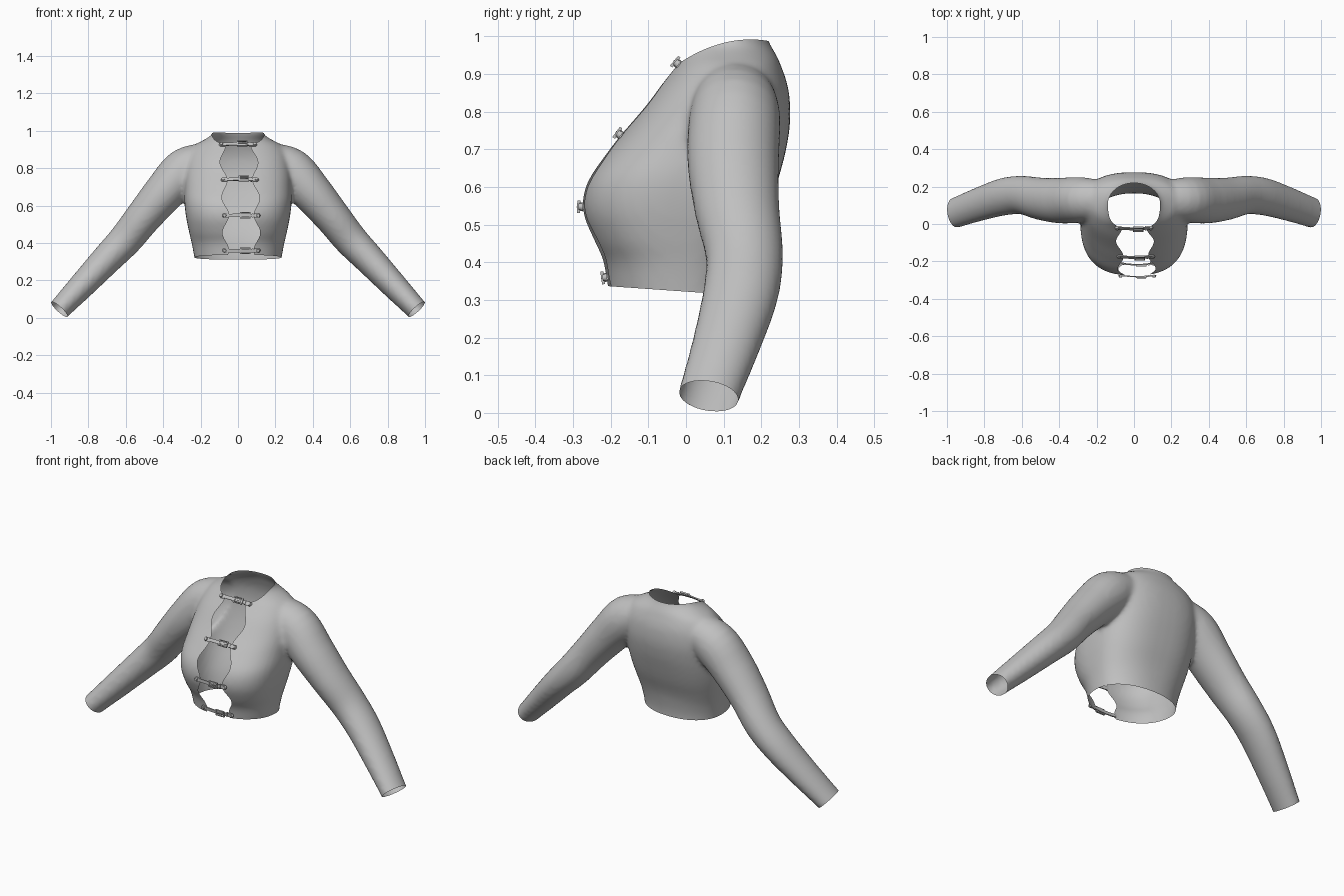
import bpy, bmesh, math
from mathutils import Vector, Matrix
from mathutils.bvhtree import BVHTree

if "Cube" in bpy.data.objects:
    bpy.data.objects.remove(bpy.data.objects["Cube"])

cloth = bpy.data.materials.new("grey cloth")
cloth.diffuse_color = (0.53, 0.53, 0.53, 1)
cloth.use_nodes = True
cloth.node_tree.nodes["Principled BSDF"].inputs["Base Color"].default_value = cloth.diffuse_color


def add_object(name, bm, angle=None):
    mesh = bpy.data.meshes.new(name)
    bm.to_mesh(mesh)
    bm.free()
    mesh.materials.clear()
    mesh.materials.append(cloth)
    obj = bpy.data.objects.new(name, mesh)
    bpy.context.collection.objects.link(obj)
    if angle:
        bpy.ops.object.select_all(action='DESELECT')
        obj.select_set(True)
        bpy.context.view_layer.objects.active = obj
        bpy.ops.object.shade_smooth_by_angle(angle=math.radians(angle))
    return obj


def loft(bm, rings):
    """Closed solid through rings of equal point count."""
    loops = [[bm.verts.new(p) for p in ring] for ring in rings]
    n = len(loops[0])
    for a, b in zip(loops, loops[1:]):
        for i in range(n):
            bm.faces.new((a[i], a[(i + 1) % n], b[(i + 1) % n], b[i]))
    bm.faces.new(loops[0][::-1])
    bm.faces.new(loops[-1])


def smooth_rows(rows, steps=4):
    """Catmull-Rom interpolation of table rows."""
    out = []
    for i in range(len(rows) - 1):
        p = [rows[max(i - 1, 0)], rows[i], rows[i + 1], rows[min(i + 2, len(rows) - 1)]]
        for s in range(steps):
            t = s / steps
            out.append([0.5 * (2 * b + (c - a) * t + (2 * a - 5 * b + 4 * c - d) * t * t
                               + (3 * b - a - 3 * c + d) * t ** 3) for a, b, c, d in zip(*p)])
    out.append(list(rows[-1]))
    return out


# Torso rings: height, half width, front y, back y, squareness
TORSO = [(.26, .225, -.20, .165, 2.2), (.33, .235, -.21, .165, 2.2), (.40, .248, -.222, .175, 2.3),
         (.46, .262, -.25, .19, 2.5), (.54, .278, -.275, .22, 2.6), (.62, .287, -.262, .245, 2.6),
         (.70, .287, -.205, .266, 2.5), (.78, .285, -.14, .277, 2.4), (.86, .27, -.08, .272, 2.3),
         (.92, .235, -.03, .253, 2.2), (.95, .185, -.015, .24, 2.1), (.975, .145, -.01, .225, 2),
         (1.0, .134, -.008, .215, 2), (1.06, .13, 0, .205, 2)]
# Sleeve rings: x, y, z, radius across, radius along y
SLEEVE = [(.16, .13, .85, .09, .10), (.28, .13, .79, .12, .12), (.39, .125, .675, .11, .122),
          (.50, .135, .545, .097, .113), (.60, .155, .42, .09, .103), (.70, .145, .315, .082, .10),
          (.83, .105, .177, .071, .09), (.955, .06, .045, .059, .081), (1.02, .04, -.025, .057, .079)]
SIDES = 48
ANGLES = [2 * math.pi * i / SIDES for i in range(SIDES)]


def torso_ring(z, a, front, back, n):
    yc = front + 0.55 * (back - front)
    ring = []
    for t in ANGLES:
        c, s = math.cos(t), math.sin(t)
        depth = (back - yc) if s > 0 else (yc - front)
        ring.append((a * math.copysign(abs(c) ** (2 / n), c),
                     yc + depth * math.copysign(abs(s) ** (2 / n), s), z))
    return ring


def sleeve_rings(side):
    rows = smooth_rows(SLEEVE)
    centres = [Vector((side * r[0], r[1], r[2])) for r in rows]
    rings = []
    for i, r in enumerate(rows):
        axis = (centres[min(i + 1, len(rows) - 1)] - centres[max(i - 1, 0)]).normalized()
        u = Vector((0, 1, 0)).cross(axis).normalized()
        v = axis.cross(u)
        rings.append([centres[i] + u * r[3] * math.cos(t) + v * r[4] * math.sin(t) for t in ANGLES])
    return rings


# Solid torso and sleeves fused into one skin
bm = bmesh.new()
loft(bm, [torso_ring(*r) for r in smooth_rows(TORSO)])
for side in (-1, 1):
    loft(bm, sleeve_rings(side))
bmesh.ops.recalc_face_normals(bm, faces=bm.faces)
solid = add_object("jacket_form", bm)
fuse = solid.modifiers.new("fuse", 'REMESH')
fuse.mode = 'VOXEL'
fuse.voxel_size = 0.013
relax = solid.modifiers.new("relax", 'SMOOTH')
relax.factor = 0.5
relax.iterations = 6
skin = bpy.data.meshes.new_from_object(solid.evaluated_get(bpy.context.evaluated_depsgraph_get()))
bpy.data.objects.remove(solid)
bm = bmesh.new()
bm.from_mesh(skin)


def cut_open(warp, unwarp, region, planes, inside):
    """Slice the skin in a warped space and remove the part inside."""
    for v in bm.verts:
        v.co = warp(v.co)
    for co, no in planes:
        faces = [f for f in bm.faces if region(f.calc_center_median())]
        geom = faces + list({e for f in faces for e in f.edges}) + list({v for f in faces for v in f.verts})
        bmesh.ops.bisect_plane(bm, geom=geom, dist=1e-5, plane_co=co, plane_no=no)
    doomed = [f for f in bm.faces if region(f.calc_center_median()) and inside(f.calc_center_median())]
    bmesh.ops.delete(bm, geom=doomed, context='FACES')
    for v in bm.verts:
        v.co = unwarp(v.co)


def same(p):
    return p.copy()


def neckline(y):
    return 0.94 + 0.6 * y - 1.75 * y * y


STRAP_HEIGHTS = (0.925, 0.737, 0.547, 0.36)


def gap_centre(z):
    return 0.018 * min(max((0.93 - z) / 0.35, 0), 1)


def gap_half(z):
    phase = (0.925 - z) / 0.188
    return 0.066 + 0.035 * math.sin(math.pi * phase) ** 2 if phase > 0 else 0.068


# Hem opening
cut_open(same, same, lambda p: abs(p.x) < .34 and p.z < .45,
         [((0, 0, .322), (0, .07, 1))], lambda p: p.z + .07 * p.y < .322)
# Cuff openings
for side in (-1, 1):
    centre = Vector((side * .955, .06, .045))
    axis = Vector((side * .355, -.09, -.385)).normalized()
    cut_open(same, same, lambda p: p.x * side > .75, [(centre, axis)],
             lambda p: (p - centre).dot(axis) > 0)
# Neck opening
cut_open(lambda p: Vector((p.x, p.y, p.z - neckline(p.y))),
         lambda p: Vector((p.x, p.y, p.z + neckline(p.y))),
         lambda p: abs(p.x) < .19 and -.08 < p.y < .3 and p.z > -.06,
         [((0, 0, 0), (0, 0, 1))], lambda p: p.z > 0)
tree = BVHTree.FromBMesh(bm)
# Scalloped front opening
cut_open(lambda p: Vector(((p.x - gap_centre(p.z)) / gap_half(p.z), p.y, p.z)),
         lambda p: Vector((p.x * gap_half(p.z) + gap_centre(p.z), p.y, p.z)),
         lambda p: abs(p.x) < 2.2 and p.y < .05,
         [((1, 0, 0), (1, 0, 0)), ((-1, 0, 0), (1, 0, 0))], lambda p: abs(p.x) < 1)
for f in bm.faces:
    f.smooth = True
bm.normal_update()
add_object("jacket_body", bm, 60)


def box(bm, centre, size):
    bmesh.ops.create_cube(bm, size=1, matrix=Matrix.Translation(centre) @ Matrix.Diagonal((*size, 1)))


# Straps with buckles across the front opening
for i, (z, lean) in enumerate(zip(STRAP_HEIGHTS, (40, 36, 2, -8))):
    c, half = gap_centre(z), 0.092
    hits = [tree.ray_cast(Vector((c + s * half, -1, z)), Vector((0, 1, 0)))[0] for s in (-1, 1)]
    ys = [h.y for h in hits if h]
    base = min(ys) if ys else -0.2
    place = Matrix.Translation((c, base - .003, z)) @ Matrix.Rotation(-math.radians(lean), 4, 'X')

    def bow(x):
        return -0.008 * (1 - (x / half) ** 2)

    # Band
    bm = bmesh.new()
    xs = [-half + 2 * half * k / 12 for k in range(13)]
    loft(bm, [[(x, bow(x) + dy, dz) for dy, dz in ((-.003, -.009), (.003, -.009), (.003, .009), (-.003, .009))]
              for x in xs])
    bmesh.ops.recalc_face_normals(bm, faces=bm.faces)
    bm.transform(place)
    add_object(f"strap_{i + 1}", bm, 30)

    # Buckle frame, prong and keeper loop
    bm = bmesh.new()
    bx, by = 0.022, bow(0.022) - .004
    for s in (-1, 1):
        box(bm, (bx + s * .025, by, 0), (.006, .008, .034))
        box(bm, (bx, by, s * .0145), (.05, .008, .005))
    box(bm, (bx, by - .003, 0), (.046, .004, .004))
    box(bm, (bx + .04, bow(bx + .04), 0), (.008, .01, .023))
    bm.transform(place)
    add_object(f"buckle_{i + 1}", bm)

    # End tabs and studs
    bm = bmesh.new()
    for s in (-1, 1):
        box(bm, (s * .082, -.003, 0), (.026, .008, .022))
        spin = Matrix.Translation((s * .09, -.006, 0)) @ Matrix.Rotation(math.pi / 2, 4, 'X')
        bmesh.ops.create_cone(bm, cap_ends=True, segments=12, radius1=.012, radius2=.008,
                              depth=.012, matrix=spin)
    bm.transform(place)
    add_object(f"strap_studs_{i + 1}", bm, 30)
